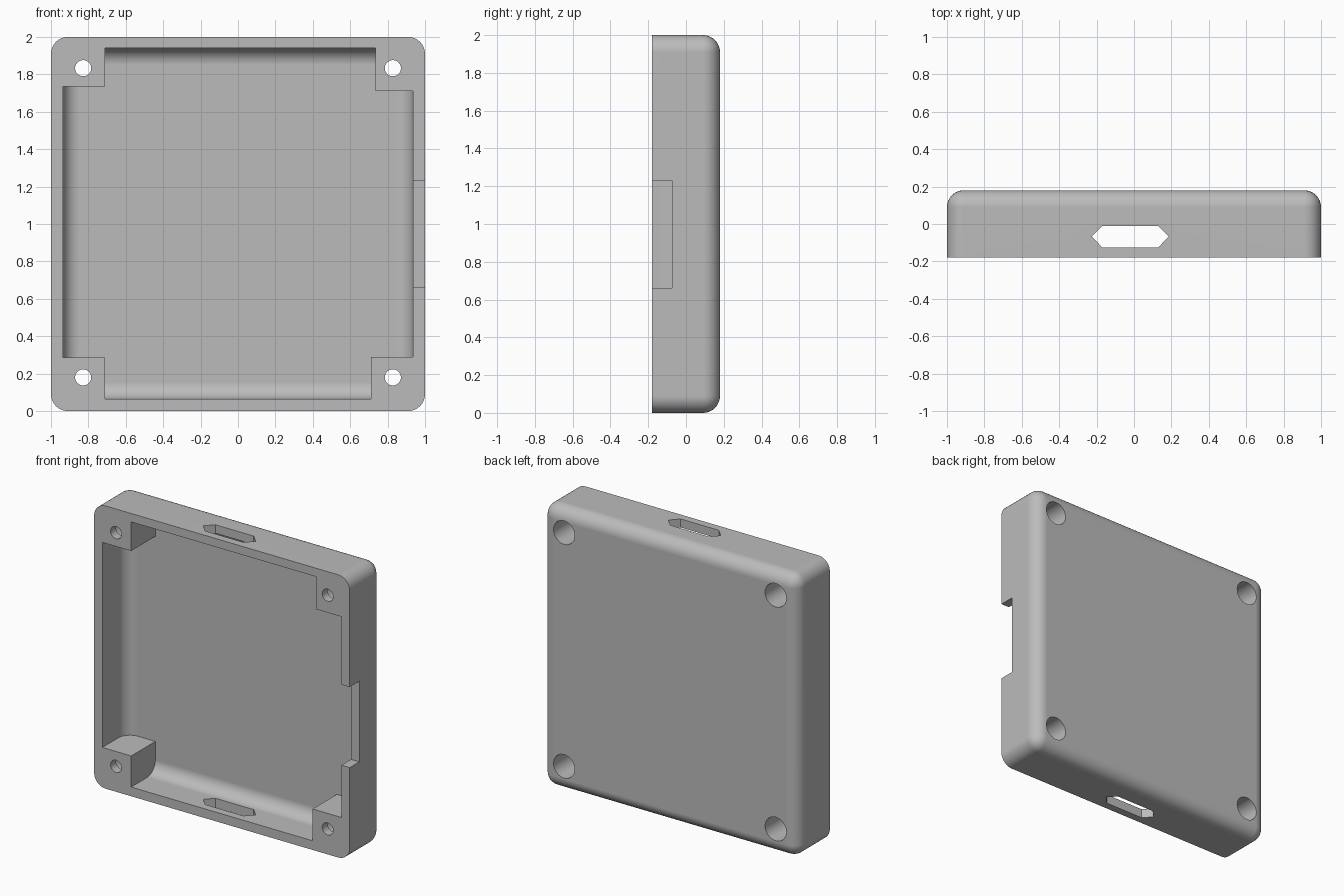
import bpy
import bmesh
import math
from mathutils import Matrix, Vector

default = bpy.data.objects.get("Cube")
if default:
    bpy.data.objects.remove(default, do_unlink=True)

FRONT, BACK = -0.18, 0.18
ROUND = 0.09

grey = bpy.data.materials.new("plain grey")
grey.use_nodes = True
colour = (0.5, 0.5, 0.5, 1)
grey.diffuse_color = colour
grey.node_tree.nodes["Principled BSDF"].inputs["Base Color"].default_value = colour


def finish(bm, name):
    bmesh.ops.recalc_face_normals(bm, faces=bm.faces[:])
    mesh = bpy.data.meshes.new(name)
    bm.to_mesh(mesh)
    bm.free()
    mesh.materials.append(grey)
    obj = bpy.data.objects.new(name, mesh)
    bpy.context.collection.objects.link(obj)
    return obj


def box(name, low, high, radius=0):
    """Box between two corners; a radius rounds all but the front edges."""
    low, high = Vector(low), Vector(high)
    bm = bmesh.new()
    bmesh.ops.create_cube(bm, size=1)
    for v in bm.verts:
        v.co = (low + high) / 2 + v.co * (high - low)
    if radius:
        edges = [e for e in bm.edges if max(v.co.y for v in e.verts) > high.y - 0.001]
        bmesh.ops.bevel(bm, geom=edges, offset=radius, segments=8,
                        profile=0.5, affect='EDGES')
    return finish(bm, name)


def bore(name, x, z, radius, y0, y1):
    """Cylinder along y."""
    bm = bmesh.new()
    place = Matrix.Translation((x, (y0 + y1) / 2, z)) @ Matrix.Rotation(math.pi / 2, 4, 'X')
    bmesh.ops.create_cone(bm, cap_ends=True, segments=40, radius1=radius,
                          radius2=radius, depth=y1 - y0, matrix=place)
    return finish(bm, name)


def cut(target, cutter):
    """Subtract the cutter and remove it."""
    mod = target.modifiers.new("cut", 'BOOLEAN')
    mod.operation = 'DIFFERENCE'
    mod.solver = 'EXACT'
    mod.object = cutter
    bpy.ops.object.select_all(action='DESELECT')
    bpy.context.view_layer.objects.active = target
    target.select_set(True)
    bpy.ops.object.modifier_apply(modifier=mod.name)
    bpy.data.objects.remove(cutter, do_unlink=True)


# Rounded outer case, open towards the front
case = box("case_shell", (-1, FRONT, 0), (1, BACK, 2), ROUND)

# Cavity, with the four corner posts left standing
cavity = box("cavity", (-0.935, -0.4, 0.065), (0.935, 0.09, 1.94), ROUND)
posts = [(-0.71, 1.735), (0.735, 1.71), (-0.71, 0.285), (0.71, 0.29)]
for x, z in posts:
    outer_x = math.copysign(1.2, x)
    outer_z = 2.2 if z > 1 else -0.2
    cut(cavity, box("post", (min(x, outer_x), -0.6, min(z, outer_z)),
                    (max(x, outer_x), 0.3, max(z, outer_z))))
cut(case, cavity)

# Screw holes, widened from the back
for x in (-0.828, 0.828):
    for z in (0.18, 1.833):
        cut(case, bore("counterbore", x, z, 0.083, -0.12, 0.4))
        cut(case, bore("screw_hole", x, z, 0.043, -0.4, 0.1))

# Pointed slot through the top and bottom walls
outline = [(-0.225, -0.067), (-0.17, -0.125), (0.13, -0.125),
           (0.185, -0.067), (0.13, -0.01), (-0.17, -0.01)]
bm = bmesh.new()
face = bm.faces.new([bm.verts.new((x, y, -0.3)) for x, y in outline])
extruded = bmesh.ops.extrude_face_region(bm, geom=[face])["geom"]
bmesh.ops.translate(bm, vec=(0, 0, 2.6),
                    verts=[g for g in extruded if isinstance(g, bmesh.types.BMVert)])
cut(case, finish(bm, "slot"))

# Notch in the left wall
cut(case, box("notch", (0.85, -0.4, 0.66), (1.2, -0.073, 1.23)))

# Smooth rounds with flat walls and crisp edges
bpy.ops.object.select_all(action='DESELECT')
case.select_set(True)
bpy.context.view_layer.objects.active = case
bpy.ops.object.shade_smooth_by_angle(angle=math.radians(30))
weighted = case.modifiers.new("flat walls", 'WEIGHTED_NORMAL')
weighted.keep_sharp = True
